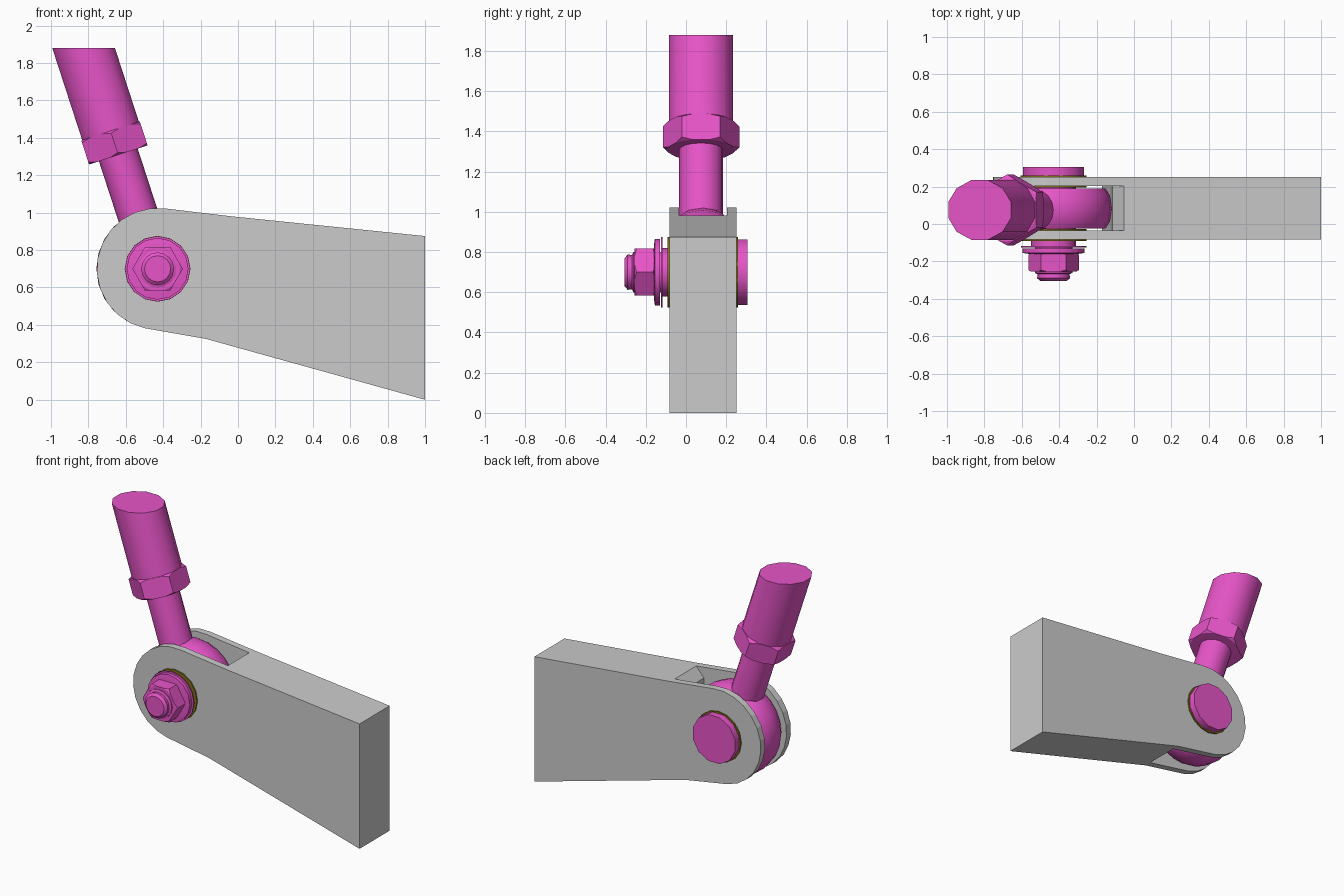
import bpy, bmesh
from math import sin, cos, radians, pi
from mathutils import Matrix, Vector

if "Cube" in bpy.data.objects:
    bpy.data.objects.remove(bpy.data.objects["Cube"])

PX, PZ, MID = -0.43, 0.70, 0.083      # pin centre and mid-plane


def material(name, color):
    m = bpy.data.materials.new(name)
    m.diffuse_color = (*color, 1)
    m.use_nodes = True
    m.node_tree.nodes["Principled BSDF"].inputs["Base Color"].default_value = m.diffuse_color
    return m


PINK = material("magenta", (0.8, 0.09, 0.58))
OLIVE = material("olive", (0.22, 0.16, 0.01))


def finish(name, bm, mat=None, smooth=True):
    bmesh.ops.recalc_face_normals(bm, faces=bm.faces)
    me = bpy.data.meshes.new(name)
    bm.to_mesh(me)
    bm.free()
    ob = bpy.data.objects.new(name, me)
    bpy.context.collection.objects.link(ob)
    if mat:
        me.materials.append(mat)
    bpy.ops.object.select_all(action='DESELECT')
    bpy.context.view_layer.objects.active = ob
    ob.select_set(True)
    if smooth:
        bpy.ops.object.shade_smooth_by_angle(angle=radians(32))
    return ob


def prism(name, pts, y0, y1):
    bm = bmesh.new()
    f = bm.faces.new([bm.verts.new((x, y0, z)) for x, z in pts])
    ext = bmesh.ops.extrude_face_region(bm, geom=[f])
    vs = [v for v in ext["geom"] if isinstance(v, bmesh.types.BMVert)]
    bmesh.ops.translate(bm, verts=vs, vec=(0, y1 - y0, 0))
    return finish(name, bm, smooth=False)


def lathe(name, rings, matrix, mat, segs=16, phase=0, smooth=True, cut_z=None):
    """Closed turned part; rings are (radius, height along the axis)."""
    bm = bmesh.new()
    loops = []
    for r, h in rings:
        angles = [phase + 2 * pi * i / segs for i in range(segs)]
        loops.append([bm.verts.new(matrix @ Vector((r * cos(a), r * sin(a), h))) for a in angles])
    for a, b in zip(loops, loops[1:]):
        for i in range(segs):
            j = (i + 1) % segs
            bm.faces.new((a[i], a[j], b[j], b[i]))
    bm.faces.new(loops[0])
    bm.faces.new(loops[-1])
    if cut_z:
        res = bmesh.ops.bisect_plane(bm, geom=bm.verts[:] + bm.edges[:] + bm.faces[:],
                                     plane_co=(0, 0, cut_z), plane_no=(0, 0, 1), clear_outer=True)
        edges = [e for e in res["geom_cut"] if isinstance(e, bmesh.types.BMEdge)]
        bmesh.ops.contextual_create(bm, geom=edges)
    return finish(name, bm, mat, smooth)


def boolean(ob, tool, op):
    m = ob.modifiers.new("cut", 'BOOLEAN')
    m.object, m.operation, m.solver = tool, op, 'EXACT'
    bpy.context.view_layer.objects.active = ob
    bpy.ops.object.modifier_apply(modifier=m.name)
    bpy.data.objects.remove(tool)


def hex_nut(name, r, h0, h1, matrix, phase):
    # Hexagon trimmed by a turned blank for the chamfered corners
    nut = lathe(name, [(r, h0), (r, h1)], matrix, PINK, 6, phase, False)
    c, k = r * 0.88, r * 0.2
    blank = lathe("blank", [(c, h0 - 0.001), (c + k, h0 + k * 0.6), (c + k, h1 - k * 0.6),
                            (c, h1 + 0.001)], matrix, PINK, 24, phase, False)
    boolean(nut, blank, 'INTERSECT')


# Forked bracket: rounded plate with a slot through the end
arc = [radians(82 + 176 * i / 12) for i in range(13)]
outline = [(PX + 0.325 * cos(a), PZ + 0.325 * sin(a)) for a in arc]
outline += [(-0.17, 0.325), (1, 0.0), (1, 0.875), (-0.03, 0.98)]
bracket = prism("forked_bracket", outline, -0.083, 0.25)
slot = prism("slot", [(-0.9, 1.2), (0.13, 1.2), (-0.055, 0.982), (-0.115, 0.915),
                      (-0.125, 0.5), (-0.17, 0.325), (-0.17, 0.2), (-0.9, 0.2)], -0.035, 0.203)
boolean(bracket, slot, 'DIFFERENCE')

# Rod eye, turned about the pin axis (local z points to -y)
pin = Matrix.Translation((PX, 0, PZ)) @ Matrix.Rotation(pi / 2, 4, 'X')
eye = Matrix.Translation((PX - 0.007, MID, PZ)) @ Matrix.Rotation(pi / 2, 4, 'X')
lathe("rod_eye", [(0.285, -0.107), (0.308, -0.07), (0.32, 0), (0.308, 0.07), (0.285, 0.107)],
      eye, PINK, 24)

# Leaning rod: shank, lock nut and thick sleeve cut level at the top
rod = Matrix.Translation((PX - 0.012, 0.075, PZ)) @ Matrix.Rotation(radians(-18), 4, 'Y')
lathe("rod_shank", [(0.109, 0.22), (0.109, 0.66)], rod, PINK)
hex_nut("rod_lock_nut", 0.19, 0.64, 0.775, rod, pi / 2)
lathe("rod_sleeve", [(0.165, 0.77), (0.165, 1.5)], rod, PINK, 12, radians(15), cut_z=1.88)

# Bushing flanges on both faces of each fork arm
for side, y in (("front_outer", -0.087), ("front_inner", -0.031),
                ("back_inner", 0.199), ("back_outer", 0.254)):
    lathe("bushing_" + side, [(0.176, -y - 0.005), (0.176, -y + 0.005)], pin, OLIVE)

# Bolt: head at the back, shank, washers, nut and threaded tip in front
lathe("bolt_head", [(0.168, -0.305), (0.168, -0.257)], pin, PINK, 12, radians(15))
lathe("bolt_shank", [(0.12, -0.26), (0.12, 0.125)], pin, PINK)
lathe("thin_washer", [(0.175, 0.118), (0.175, 0.125)], pin, PINK)
lathe("nut_flange", [(0.165, 0.13), (0.165, 0.155), (0.13, 0.16)], pin, PINK)
lathe("nut_collar", [(0.1, 0.124), (0.1, 0.132)], pin, PINK)
hex_nut("bolt_nut", 0.135, 0.155, 0.255, pin, 0)
lathe("bolt_tip", [(0.1, 0.25), (0.1, 0.262), (0.085, 0.268), (0.088, 0.29), (0.07, 0.305)],
      pin, PINK)
